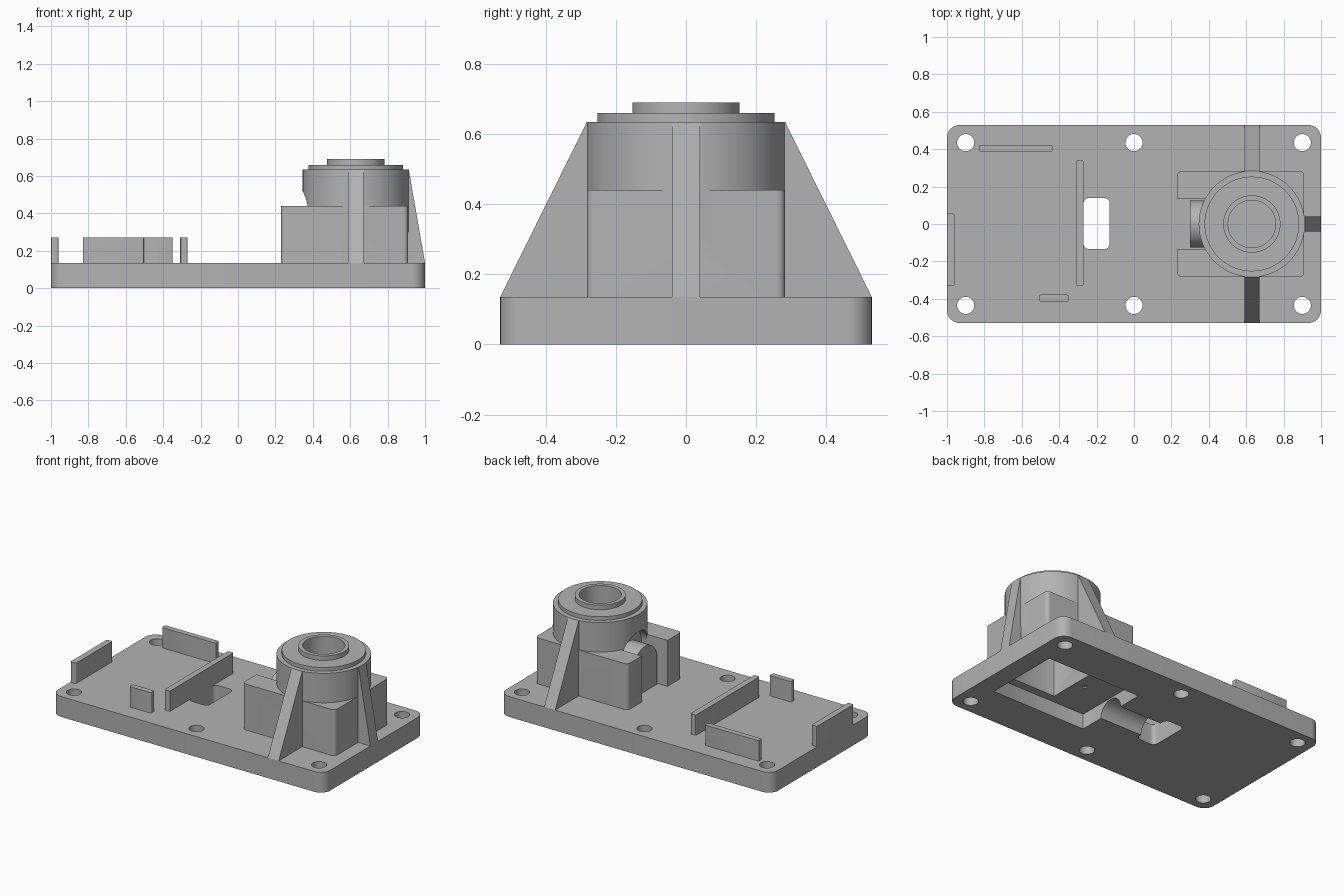
import bpy, bmesh, math

if "Cube" in bpy.data.objects:
    bpy.data.objects.remove(bpy.data.objects["Cube"])

grey = bpy.data.materials.new("plain_grey")
grey.diffuse_color = (0.45, 0.45, 0.45, 1)
grey.use_nodes = True
grey.node_tree.nodes["Principled BSDF"].inputs["Base Color"].default_value = grey.diffuse_color


def prism(name, pts, lo, hi, axis="z"):
    """Extrude a 2D outline along z (x,y), x (y,z) or y (x,z)."""
    place = {"z": lambda a, b, t: (a, b, t),
             "x": lambda a, b, t: (t, a, b),
             "y": lambda a, b, t: (a, t, b)}[axis]
    bm = bmesh.new()
    low = [bm.verts.new(place(a, b, lo)) for a, b in pts]
    high = [bm.verts.new(place(a, b, hi)) for a, b in pts]
    n = len(pts)
    bm.faces.new(low)
    bm.faces.new(high)
    for i in range(n):
        j = (i + 1) % n
        bm.faces.new((low[i], low[j], high[j], high[i]))
    bmesh.ops.recalc_face_normals(bm, faces=bm.faces)
    mesh = bpy.data.meshes.new(name)
    bm.to_mesh(mesh)
    bm.free()
    mesh.materials.append(grey)
    ob = bpy.data.objects.new(name, mesh)
    bpy.context.collection.objects.link(ob)
    return ob


def circle(cx, cy, r, n=64):
    return [(cx + r * math.cos(2 * math.pi * i / n),
             cy + r * math.sin(2 * math.pi * i / n)) for i in range(n)]


def rounded(x0, x1, y0, y1, r, n=6):
    pts = []
    corners = [(x1 - r, y1 - r), (x0 + r, y1 - r), (x0 + r, y0 + r), (x1 - r, y0 + r)]
    for k, (cx, cy) in enumerate(corners):
        for i in range(n + 1):
            a = math.pi / 2 * (k + i / n)
            pts.append((cx + r * math.cos(a), cy + r * math.sin(a)))
    return pts


def combine(target, others, op):
    for o in others:
        m = target.modifiers.new("bool", "BOOLEAN")
        m.operation, m.object, m.solver = op, o, "EXACT"
        bpy.context.view_layer.objects.active = target
        bpy.ops.object.modifier_apply(modifier=m.name)
        bpy.data.objects.remove(o)


def smooth(ob):
    bpy.ops.object.select_all(action="DESELECT")
    ob.select_set(True)
    bpy.context.view_layer.objects.active = ob
    bpy.ops.object.shade_smooth_by_angle(angle=math.radians(30))


TOP = 0.135   # plate thickness
CX = 0.63     # boss axis

# Base plate with screw holes, cable slot, underside pocket and cable groove
plate = prism("base_plate", rounded(-1, 1, -0.53, 0.53, 0.07, 10), 0, TOP)
cuts = [prism("hole", circle(x, y, 0.046, 32), -0.1, 0.3)
        for x in (-0.9, 0, 0.9) for y in (-0.435, 0.435)]
cuts.append(prism("slot", rounded(-0.27, -0.13, -0.135, 0.14, 0.03), -0.1, 0.3))
cuts.append(prism("groove", circle(0, 0, 0.09, 48), -0.2, 0.3, "x"))
cuts.append(prism("pocket", rounded(0.18, 0.87, -0.255, 0.255, 0.005, 2), -0.1, 0.1))
cuts.append(prism("cavity", rounded(0.45, 0.79, -0.2, 0.2, 0.005, 2), -0.1, 0.4))
cuts += [prism("pin", circle(x, 0, 0.014, 16), -0.1, 0.12) for x in (0.38, 0.83)]
combine(plate, cuts, "DIFFERENCE")
smooth(plate)

# Tower: block, stepped boss, front notch with arch, cable hump
tower = prism("boss_tower", rounded(0.23, 0.91, -0.283, 0.283, 0.025), 0.11, 0.44)
combine(tower, [prism("notch", rounded(0.1, 0.42, -0.135, 0.135, 0.01, 2), 0, 0.6)],
        "DIFFERENCE")
boss = prism("boss", circle(CX, 0, 0.284, 96), 0.3, 0.635)
combine(boss, [prism("arch", circle(0, 0.39, 0.13), 0.2, 0.42, "x"),
               prism("arch_base", rounded(0.2, 0.42, -0.13, 0.13, 0.01, 2), 0.2, 0.39)],
        "DIFFERENCE")
hump = [(0.125 * math.cos(math.pi * i / 24), 0.31 + 0.125 * math.sin(math.pi * i / 24))
        for i in range(25)] + [(-0.125, 0.11), (0.125, 0.11)]
combine(tower, [boss,
                prism("step", circle(CX, 0, 0.253, 96), 0.6, 0.66),
                prism("collar", circle(CX, 0, 0.153, 96), 0.6, 0.69),
                prism("hump", hump, 0.30, 0.5, "x")], "UNION")
combine(tower, [prism("bore", circle(CX, 0, 0.127), 0.44, 0.8),
                prism("cavity", rounded(0.45, 0.79, -0.2, 0.2, 0.005, 2), -0.1, 0.4)],
        "DIFFERENCE")
smooth(tower)

# Three sloping ribs
for side, label in ((1, "back"), (-1, "front")):
    prism("rib_" + label, [(side * 0.265, TOP), (side * 0.53, TOP),
                           (side * 0.283, 0.634), (side * 0.265, 0.634)],
          CX - 0.04, CX + 0.04, "x")
prism("rib_right", [(0.89, TOP), (1.0, TOP), (0.913, 0.634), (0.89, 0.634)],
      -0.04, 0.04, "y")

# Thin locating walls
for name, box in {"wall_left": (-1, -0.96, -0.33, 0.055),
                  "wall_back": (-0.83, -0.435, 0.387, 0.423),
                  "wall_middle": (-0.31, -0.27, -0.33, 0.34),
                  "wall_front": (-0.507, -0.35, -0.415, -0.378)}.items():
    smooth(prism(name, rounded(*box, 0.008, 3), TOP - 0.01, 0.27))
